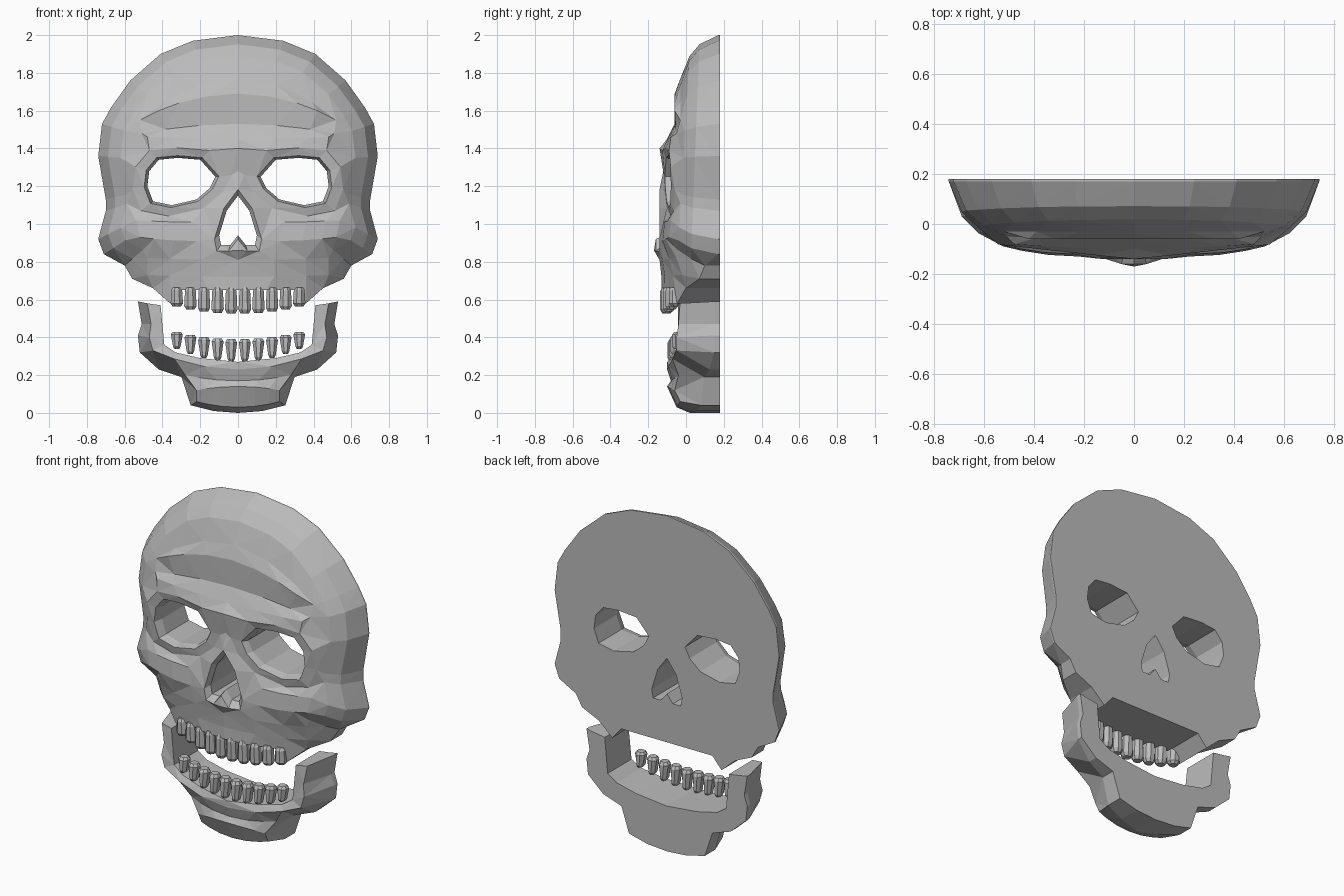
import bpy, bmesh, math
from mathutils import Vector
from mathutils.geometry import delaunay_2d_cdt

cube = bpy.data.objects.get("Cube")
if cube:
    bpy.data.objects.remove(cube, do_unlink=True)

BACK = 0.18          # flat rear plane shared by skull and jaw
bone = bpy.data.materials.new("bone grey")
bone.use_nodes = True
bone.diffuse_color = (0.5, 0.5, 0.5, 1)
bone.node_tree.nodes["Principled BSDF"].inputs["Base Color"].default_value = bone.diffuse_color


def finish(name, bm):
    """Turn a bmesh into a flat-shaded object."""
    bmesh.ops.recalc_face_normals(bm, faces=bm.faces)
    mesh = bpy.data.meshes.new(name)
    bm.to_mesh(mesh)
    bm.free()
    mesh.materials.append(bone)
    obj = bpy.data.objects.new(name, mesh)
    bpy.context.scene.collection.objects.link(obj)
    return obj


def inside(point, loop):
    """Even-odd test of a 2D point against a closed loop."""
    hit = False
    for a, b in zip(loop, loop[1:] + loop[:1]):
        if (a.y > point.y) != (b.y > point.y):
            if point.x < a.x + (point.y - a.y) * (b.x - a.x) / (b.y - a.y):
                hit = not hit
    return hit


def scaled(loop, centre, factor):
    """Grow or shrink a list of (x, z) points about a centre."""
    cx, cz = centre
    return [(cx + (x - cx) * factor, cz + (z - cz) * factor) for x, z in loop]


def lift(loop, rule):
    """Give each (x, z) point the depth found by a rule."""
    return [(x, z, rule(x, z)) for x, z in loop]


def ridge(x_start, x_end, z_start, z_end, y_start, y_end):
    """Ridge line that bows away from the midline in both height and depth."""
    return [(x_start + (x_end - x_start) * u,
             z_start + (z_end - z_start) * u * u,
             y_start + (y_end - y_start) * u * u) for u in (0, 0.4, 0.75, 1)]


def relief(name, outline, holes, lines):
    """Half a faceted relief from (x, z, y) hundredths, backed flat and mirrored."""
    flat, depth, edges = [], [], []
    loops = [outline] + holes
    for chain in loops + lines:
        ids = [len(flat) + i for i in range(len(chain))]
        for x, z, y in chain:
            flat.append(Vector((x, z)) / 100)
            depth.append(y / 100)
        edges += list(zip(ids, ids[1:]))
        if chain in holes and chain[0][0] > 0:
            edges.append((ids[-1], ids[0]))
    pts, _, tris, origin, _, _ = delaunay_2d_cdt(flat, edges, [], 0, 1e-5)
    border, *gaps = [[Vector((x, z)) / 100 for x, z, _ in loop] for loop in loops]

    def height(i):
        if origin[i]:
            return depth[origin[i][0]]
        return depth[min(range(len(flat)), key=lambda k: (flat[k] - pts[i]).length)]

    bm = bmesh.new()
    front = [bm.verts.new((p.x, height(i), p.y)) for i, p in enumerate(pts)]
    for tri in tris:
        mid = sum((pts[i] for i in tri), Vector((0, 0))) / len(tri)
        if inside(mid, border) and not any(inside(mid, gap) for gap in gaps):
            bm.faces.new([front[i] for i in tri])
    bmesh.ops.delete(bm, geom=[v for v in bm.verts if not v.link_faces], context='VERTS')
    # rear copy and the walls between
    rim = [e for e in bm.edges if e.is_boundary and max(v.co.x for v in e.verts) > 1e-4]
    rear = {v: bm.verts.new((v.co.x, BACK, v.co.z)) for v in list(bm.verts)}
    for f in list(bm.faces):
        bm.faces.new([rear[v] for v in reversed(f.verts)])
    for e in rim:
        a, b = e.verts
        bm.faces.new((a, b, rear[b], rear[a]))
    finish(name, bm).modifiers.new("mirror", 'MIRROR')


# Cranium silhouette, from crown past the cheekbone to the upper jaw
dome = [(0, 200), (24, 197), (41, 190), (57, 176), (67, 162), (72, 153),
        (74, 136), (70, 113), (70, 107), (74, 92), (71, 84), (60, 78)]
upper_jaw = [(56, 71), (45, 66), (36, 58), (30, 65), (15, 65), (0, 65)]
skull_outline = lift(dome + upper_jaw,
                     lambda x, z: 17 if z > 90 else min(17, -13 + 23 * (x / 60) ** 2))
skull_lines = [
    lift(scaled(dome, (0, 130), 0.93), lambda x, z: 3 + 0.04 * (z - 92)),
    lift(scaled(dome, (0, 130), 0.84), lambda x, z: -4 + 0.06 * (z - 92)),
]

# Eye socket with its rim and brow
socket = [(48, 120), (47, 128), (42, 134), (32, 135), (20, 134),
          (12, 125), (15, 119), (22, 113), (35, 110), (45, 112)]
eye_centre = (31, 123)
eye_hole = lift(socket, lambda x, z: -3 - 0.13 * (48 - x))
eye_rim = lift(scaled(socket, eye_centre, 1.1), lambda x, z: -8 - 0.08 * (50 - x))
brow = lift(scaled(socket, eye_centre, 1.45),
            lambda x, z: -6 - 0.11 * (56 - x) - (2 if z > 130 else 0))
skull_lines += [ring + ring[:1] for ring in (eye_rim, brow)]

# Nose opening with its rim and spine
nostril = [(0, 115), (6, 107), (10, 94), (9, 89), (4, 89), (0, 94)]
nose_hole = lift(nostril, lambda x, z: -11.5)
skull_lines += [
    lift(scaled(nostril, (0, 102), 1.25), lambda x, z: -16 if x < 6 and z < 95 else -14),
    [(0, 86, -17)], [(0, 128, -12)], [(0, 140, -14)],
]

# Forehead, cheek and upper jaw ridges
skull_lines += [
    ridge(0, 52, 177, 155, -3, -3),
    ridge(0, 42, 169, 160, -6, -6),
    ridge(0, 51, 153, 148, -6, -5),
    ridge(0, 48, 145, 146, -10, -8),
    ridge(24, 54, 101, 102, -12, -8),
    ridge(22, 52, 91, 93, -13, -9),
    ridge(0, 48, 81, 82, -14, -5),
    ridge(0, 48, 72, 73, -13, -2),
]
relief("cranium", skull_outline, [eye_hole, nose_hole], skull_lines)

# Lower jaw: upright branches, tooth ledge and chin
jaw_outer = [(0, 0), (13, 1), (25, 4), (30, 19), (42, 23), (52, 32), (53, 41), (51, 47), (53, 59)]
jaw_inner = [(48, 58), (41, 57), (39, 36), (33, 32), (20, 29), (0, 27)]
jaw_outline = (lift(jaw_outer, lambda x, z: 2 + x / 4)
               + lift(jaw_inner, lambda x, z: -10 + x / 7))
jaw_lines = [
    [(46, 47, -4), (47, 40, -5)],
    ridge(0, 45, 23, 33, -10, -5),
    ridge(0, 28, 17, 20, -8, -4),
    ridge(0, 22, 14, 12, -10, -6),
    ridge(0, 22, 3, 6, -5, -3),
]
relief("lower_jaw", jaw_outline, [], jaw_lines)


def tooth(name, x, y, root, tip, root_width, tip_width):
    """Rounded, tapered tooth lofted from eight-sided rings."""
    bm = bmesh.new()
    rings = []
    for t, swell in ((0, 0.7), (0.15, 1), (0.85, 1), (1, 0.65)):
        half = swell * (root_width + (tip_width - root_width) * t) / 2
        angles = [math.tau * (k + 0.5) / 8 for k in range(8)]
        rings.append([bm.verts.new((x + half * 1.08 * math.cos(a),
                                    y + swell * 0.035 * math.sin(a),
                                    root + (tip - root) * t)) for a in angles])
    for low, high in zip(rings, rings[1:]):
        for k in range(8):
            j = (k + 1) % 8
            bm.faces.new((low[k], low[j], high[j], high[k]))
    bm.faces.new(rings[0])
    bm.faces.new(rings[-1])
    finish(name, bm)


# Two curved rows of ten teeth
for i in range(10):
    x = (i - 4.5) * 0.072
    bend = (x / 0.33) ** 2
    tooth(f"upper_tooth_{i + 1}", x, -0.105 + 0.05 * bend, 0.665, 0.525 + 0.04 * bend, 0.055, 0.068)
    tooth(f"lower_tooth_{i + 1}", x, -0.065 + 0.025 * bend, 0.27 + 0.07 * bend,
          0.39 + 0.04 * bend, 0.035, 0.068)
